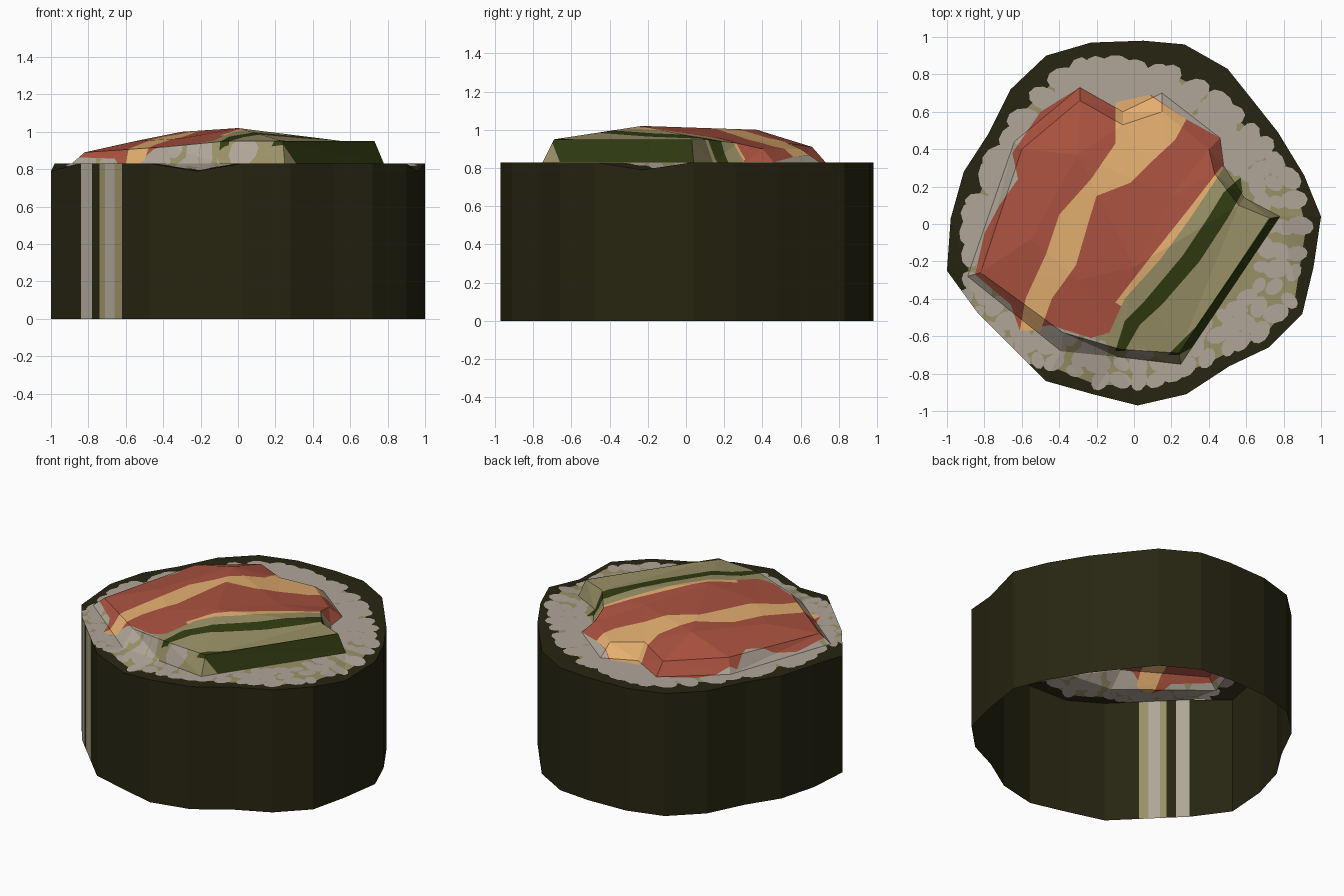
import bpy, math, random
from mathutils import Vector
from mathutils.bvhtree import BVHTree
from mathutils.geometry import delaunay_2d_cdt

if "Cube" in bpy.data.objects:
    bpy.data.objects.remove(bpy.data.objects["Cube"])

random.seed(4)


def srgb(r, g, b):
    lin = [((c / 255 + 0.055) / 1.055) ** 2.4 for c in (r, g, b)]
    return (*lin, 1)


COLORS = {
    "seaweed black": srgb(39, 37, 17),
    "rice grey": srgb(176, 166, 153),
    "rice shadow olive": srgb(153, 145, 103),
    "salmon red": srgb(170, 82, 63),
    "salmon fat orange": srgb(228, 175, 112),
    "cucumber skin green": srgb(49, 59, 17),
}
MATS = {}
for name, col in COLORS.items():
    MATS[name] = bpy.data.materials.new(name)
    MATS[name].diffuse_color = col


def make_object(name, faces):
    """faces: list of (corner points, colour name); shared corners are welded."""
    index, polys, used = {}, [], []
    for pts, col in faces:
        polys.append([index.setdefault(tuple(round(c, 5) for c in p), len(index)) for p in pts])
        if col not in used:
            used.append(col)
    me = bpy.data.meshes.new(name)
    me.from_pydata(list(index), [], polys)
    for c in used:
        me.materials.append(MATS[c])
    for p, (_, col) in zip(me.polygons, faces):
        p.material_index = used.index(col)
    ob = bpy.data.objects.new(name, me)
    bpy.context.collection.objects.link(ob)


def ring(n, start=0):
    return [(start + i, start + (i + 1) % n) for i in range(n)]


def inside(x, y, poly):
    hit = False
    for (x1, y1), (x2, y2) in zip(poly, poly[1:] + poly[:1]):
        if (y1 > y) != (y2 > y) and x < (x2 - x1) * (y - y1) / (y2 - y1) + x1:
            hit = not hit
    return hit


# Outer outline of the roll, seen from above; a few corners dip
RIM = 0.83
OUT = [(.05, .98), (-.23, .97), (-.47, .9), (-.66, .72), (-.78, .48), (-.91, .28), (-.98, .03),
       (-1, -.25), (-.84, -.47), (-.47, -.84), (-.22, -.91), (.02, -.97), (.28, -.91), (.51, -.76),
       (.72, -.66), (.9, -.48), (.96, -.23), (1, .04), (.91, .26), (.77, .49), (.62, .68),
       (.5, .83), (.27, .96)]
DIP = {(-1, -.25), (-.22, -.91), (.96, -.23)}


def rim_z(p):
    return 0.79 if p in DIP else RIM


# Foot of the raised filling, then its shoulder, then the crown
FOOT = [(-.89, -.28), (-.39, -.68), (-.09, -.71), (.25, -.75), (.78, .04), (.59, .14), (.48, .31),
        (.46, .46), (.15, .7), (-.06, .6), (-.29, .73), (-.64, .44)]
SHOULDER = [(-.82, -.26, .89), (-.38, -.58, .92), (-.07, -.67, .95), (.24, -.69, .95),
            (.73, .03, .95), (.56, .1, .95), (.43, .27, .93), (.4, .4, .9), (.15, .6, .9),
            (-.06, .53, .93), (-.29, .66, .91), (-.6, .4, .92)]
CROWN = [(0, -.23, 1.02), (-.3, .37, 1.0), (-.55, -.08, .95), (.2, .15, .965), (-.3, -.3, .965)]

low = [(*p, rim_z(p)) for p in OUT] + [(*p, RIM) for p in FOOT] + SHOULDER + CROWN
nO, nF = len(OUT), len(FOOT)
edges = ring(nO) + ring(nF, nO) + ring(nF, nO + nF)
res = delaunay_2d_cdt([Vector(p[:2]) for p in low], edges, [], 0, 1e-5)
height = {(round(p[0], 3), round(p[1], 3)): p[2] for p in low}
lowv = [Vector((v.x, v.y, height.get((round(v.x, 3), round(v.y, 3)), RIM))) for v in res[0]]
bvh = BVHTree.FromPolygons(lowv, res[2])


def lift(v):
    hit = bvh.ray_cast(Vector((v.x, v.y, 3)), Vector((0, 0, -1)))[0]
    if hit is None:
        hit = bvh.find_nearest(Vector((v.x, v.y, RIM)))[0]
    return (v.x, v.y, hit.z)


# Colour areas on the top, later ones lie over earlier ones
RICE = [(-.9, -.05), (-.88, -.3), (-.93, -.42), (-.64, -.74), (-.45, -.76), (-.2, -.86), (.12, -.86),
        (.4, -.74), (.7, -.59), (.86, -.4), (.92, -.02), (.85, .26), (.63, .48), (.45, .68),
        (.2, .8), (-.1, .87), (-.4, .79), (-.6, .59), (-.75, .35), (-.84, .12)]
SALMON = [(-.85, -.27), (-.8, -.05), (-.72, .1), (-.62, .24), (-.65, .38), (-.5, .6), (-.29, .73),
          (-.06, .6), (.09, .69), (.28, .56), (.46, .46), (.48, .3), (.3, -.1), (0, -.5),
          (-.1, -.57), (-.23, -.61), (-.45, -.54), (-.61, -.57), (-.66, -.43)]
FAT = [(-.1, .65), (.08, .69), (.28, .56), (.22, .45), (.08, .32), (-.02, .22), (-.2, .15),
       (-.24, .02), (-.31, -.22), (-.44, -.4), (-.5, -.57), (-.61, -.57), (-.58, -.4),
       (-.47, -.16), (-.4, .05), (-.23, .24), (-.1, .43)]
FAT_EDGE = [(.47, .31), (.3, .09), (.07, -.2), (-.1, -.42), (-.05, -.45), (.2, -.15), (.5, .28)]
FLESH = [(.48, .3), (.3, .03), (.14, -.19), (-.05, -.4), (-.15, -.62), (-.1, -.71), (.25, -.75),
         (.78, .04), (.59, .14), (.52, .28)]
SKIN = [(.57, .25), (.48, .17), (.4, .04), (.26, -.17), (.05, -.42), (-.05, -.52), (-.1, -.68),
        (-.05, -.68), (.03, -.54), (.15, -.43), (.35, -.2), (.5, .03), (.58, .17)]
SKIN_SIDE = [(.78, .04), (.72, .03), (.5, -.3), (.33, -.55), (.18, -.7), (.24, -.7), (.31, -.66)]


def grain(x, y, a, b, turn):
    return [(x + a * math.cos(t) * math.cos(turn) - b * math.sin(t) * math.sin(turn),
             y + a * math.cos(t) * math.sin(turn) + b * math.sin(t) * math.cos(turn))
            for t in (i * math.tau / 10 for i in range(10))]


layers = [("rice", "rice shadow olive", RICE)]
# Rice grains in rows following the rice edge; denser at the upper left
for scale in (0.97, 0.87, 0.78):
    for (x1, y1), (x2, y2) in zip(RICE, RICE[1:] + RICE[:1]):
        n = max(1, round(math.hypot(x2 - x1, y2 - y1) / 0.12))
        for k in range(n):
            f = (k + random.uniform(-.2, .2)) / n
            x, y = (x1 + (x2 - x1) * f) * scale, (y1 + (y2 - y1) * f) * scale
            dense = y > 0.65 * x - 0.05 and y > -.3
            a = random.uniform(.08, .1) if dense else random.uniform(.045, .075)
            layers.append(("rice", "rice grey", grain(x, y, a, a * .7, random.uniform(0, 3.1))))
layers += [("salmon", "salmon red", SALMON), ("salmon", "salmon fat orange", FAT),
           ("salmon", "salmon fat orange", FAT_EDGE),
           ("cucumber", "rice shadow olive", FLESH), ("cucumber", "cucumber skin green", SKIN),
           ("cucumber", "cucumber skin green", SKIN_SIDE),
           ("cucumber", "rice grey", grain(.03, -.7, .08, .03, 0))]

# Cut the faceted top along every colour border
pts = [v.to_2d() for v in lowv]
cuts = [tuple(e) for e in res[1]]
for _, _, poly in layers:
    cuts += ring(len(poly), len(pts))
    pts += [Vector(p) for p in poly]
top = delaunay_2d_cdt(pts, cuts, [], 0, 1e-5)
verts = [lift(v) for v in top[0]]
parts = {}
for f in top[2]:
    cx = sum(verts[i][0] for i in f) / len(f)
    cy = sum(verts[i][1] for i in f) / len(f)
    if not inside(cx, cy, OUT):
        continue
    part, col = "seaweed_rim", "seaweed black"
    for lp, lc, poly in reversed(layers):
        if inside(cx, cy, poly):
            part, col = lp, lc
            break
    parts.setdefault(part, []).append(([verts[i] for i in f], col))
for part, faces in parts.items():
    make_object(part, faces)

# Seaweed wall: open sheet, with pale upright stripes on one side
STRIPES = [(-.78, "rice grey"), (-.74, "seaweed black"), (-.71, "rice shadow olive"),
           (-.66, "rice grey"), (-.62, "rice shadow olive")]
wall = []
for a, b in zip(OUT, OUT[1:] + OUT[:1]):
    steps = [(b, "seaweed black")]
    if a == (-.84, -.47):
        steps = [((x, a[1] + (b[1] - a[1]) * (x - a[0]) / (b[0] - a[0])), c) for x, c in STRIPES] + steps
    for p, col in steps:
        wall.append(([(*a, 0), (*p, 0), (*p, rim_z(p)), (*a, rim_z(a))], col))
        a = p
make_object("seaweed_wall", wall)

for m in bpy.data.materials:
    if m.users and not m.is_grease_pencil:
        m.use_nodes = True
        m.node_tree.nodes["Principled BSDF"].inputs["Base Color"].default_value = m.diffuse_color
